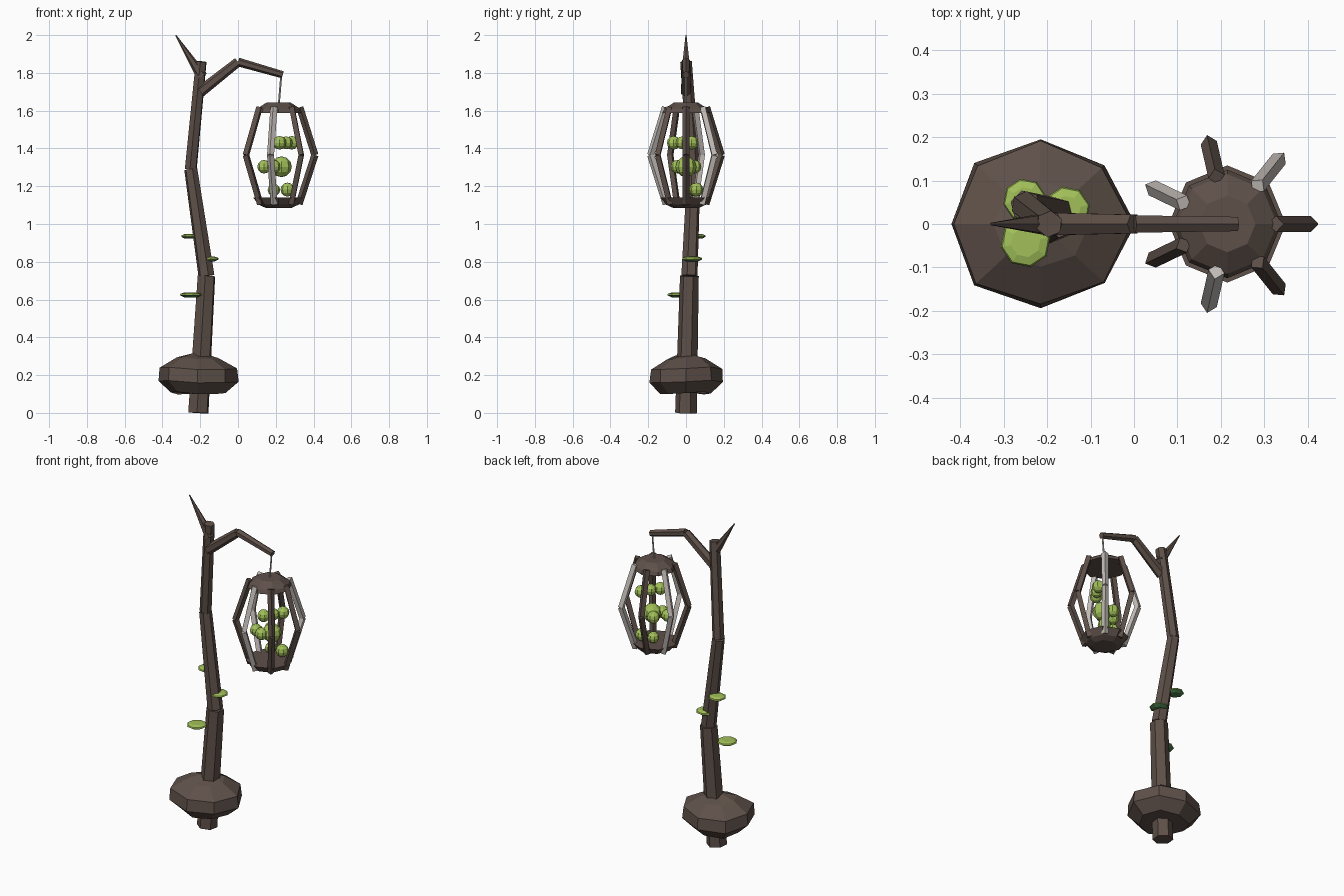
import bpy, bmesh, math
from mathutils import Vector, Matrix

if "Cube" in bpy.data.objects:
    bpy.data.objects.remove(bpy.data.objects["Cube"])


def material(name, rgb):
    m = bpy.data.materials.new(name)
    m.diffuse_color = (*rgb, 1)
    m.use_nodes = True
    m.node_tree.nodes["Principled BSDF"].inputs["Base Color"].default_value = m.diffuse_color
    return m


BROWN = material("dark bark", (0.112, 0.08, 0.066))
PALE = material("pale wood", (0.56, 0.52, 0.49))
GREEN = material("lime green", (0.36, 0.53, 0.10))
DARK = material("deep green", (0.07, 0.20, 0.07))


def finish(name, bm, *mats):
    bmesh.ops.recalc_face_normals(bm, faces=bm.faces)
    me = bpy.data.meshes.new(name)
    bm.to_mesh(me)
    bm.free()
    for m in mats:
        me.materials.append(m)
    ob = bpy.data.objects.new(name, me)
    bpy.context.collection.objects.link(ob)
    return ob


def limb(name, points, mat, sides=6):
    """Chain of tapered straight sticks through (x, y, z, r0, r1) stations."""
    bm = bmesh.new()
    for a, b in zip(points, points[1:]):
        p, q = Vector(a[:3]), Vector(b[:3])
        d = q - p
        mtx = Matrix.Translation((p + q) / 2) @ d.to_track_quat('Z', 'Y').to_matrix().to_4x4()
        bmesh.ops.create_cone(bm, cap_ends=True, segments=sides, radius1=a[3],
                              radius2=b[4], depth=d.length, matrix=mtx)
    return finish(name, bm, mat)


def lathe(name, centre, profile, sides, mats, squash=1.0, turn=0.0, wobble=None):
    """Closed turned shape from (radius, z) pairs; the ends are capped flat."""
    bm = bmesh.new()
    cx, cy, cz = centre
    rings = []
    for r, z in profile:
        ring = []
        for i in range(sides):
            t = turn + math.tau * i / sides
            k = wobble(i, z) if wobble else (1, 0)
            ring.append(bm.verts.new((cx + r * k[0] * math.cos(t),
                                      cy + r * k[0] * squash * math.sin(t), cz + z + k[1])))
        rings.append(ring)
    for lo, hi in zip(rings, rings[1:]):
        for i in range(sides):
            j = (i + 1) % sides
            bm.faces.new((lo[i], lo[j], hi[j], hi[i]))
    bm.faces.new(rings[0][::-1])
    bm.faces.new(rings[-1])
    bm.normal_update()
    if len(mats) > 1:                       # second colour underneath
        for f in bm.faces:
            if f.normal.z < -0.1:
                f.material_index = 1
    return finish(name, bm, *mats)


# crooked post with its spike and the hooked arm
limb("post", [(-0.21, 0, 0, 0.058, 0), (-0.167, 0.018, 0.725, 0.044, 0.050),
              (-0.25, 0.042, 1.29, 0.034, 0.036), (-0.195, 0, 1.86, 0, 0.031)], BROWN)
limb("spike", [(-0.19, 0, 1.78, 0.03, 0), (-0.33, 0, 2.0, 0, 0.003)], BROWN)
limb("arm", [(-0.20, 0, 1.70, 0.03, 0), (0.0, 0, 1.858, 0.023, 0.025),
             (0.237, 0, 1.79, 0, 0.019)], BROWN)

# lumpy root swelling around the foot of the post
lathe("root_lump", (-0.215, 0, 0),
      [(0.145, 0.105), (0.212, 0.165), (0.205, 0.235), (0.11, 0.29), (0.03, 0.31)],
      8, [BROWN], squash=0.92,
      wobble=lambda i, z: (1 + 0.03 * math.sin(i * 2.4 + z * 9), 0.008 * math.sin(i * 1.7)))

# shelf fungi on the post
DISC = [(0.62, -0.013), (1.0, -0.002), (0.94, 0.006), (0.6, 0.012)]
for n, (x, y, z, r) in enumerate([(-0.25, -0.042, 0.625, 0.058), (-0.155, 0.033, 0.815, 0.054),
                                  (-0.252, 0.055, 0.935, 0.05)]):
    lathe(f"fungus_{n + 1}", (x, y, z), [(r * k, h) for k, h in DISC], 8,
          [GREEN, DARK], turn=0.2)

# lantern: cord, caps and bent ribs
CX = 0.215
limb("cord", [(0.229, 0, 1.79, 0.005, 0), (CX, 0, 1.62, 0, 0.005)], PALE)
lathe("top_cap", (CX, 0, 0), [(0.125, 1.588), (0.115, 1.61), (0.065, 1.642)], 8, [BROWN])
lathe("bottom_cap", (CX, 0, 0), [(0.07, 1.086), (0.105, 1.102), (0.135, 1.14)], 8, [BROWN])
for i in range(7):
    t = math.tau * i / 7
    pts = [(CX + r * math.cos(t), r * math.sin(t), z, 0.019, 0.019)
           for r, z in ((0.108, 1.105), (0.192, 1.365), (0.112, 1.618))]
    limb(f"rib_{i + 1}", pts, PALE if i % 2 else BROWN, sides=4)

# glowing berries in three layers
BERRIES = [(0.285, 0.03, 1.43, 0.036), (0.22, -0.065, 1.43, 0.036), (0.255, -0.02, 1.43, 0.034),
           (0.23, 0.0, 1.303, 0.055), (0.138, -0.02, 1.303, 0.036), (0.19, 0.045, 1.303, 0.036),
           (0.19, -0.045, 1.303, 0.036),
           (0.262, 0.055, 1.182, 0.037), (0.19, 0.045, 1.18, 0.033)]
for n, (x, y, z, r) in enumerate(BERRIES):
    bm = bmesh.new()
    bmesh.ops.create_uvsphere(bm, u_segments=8, v_segments=6, radius=r,
                              matrix=Matrix.Translation((x, y, z)))
    finish(f"berry_{n + 1}", bm, GREEN)
